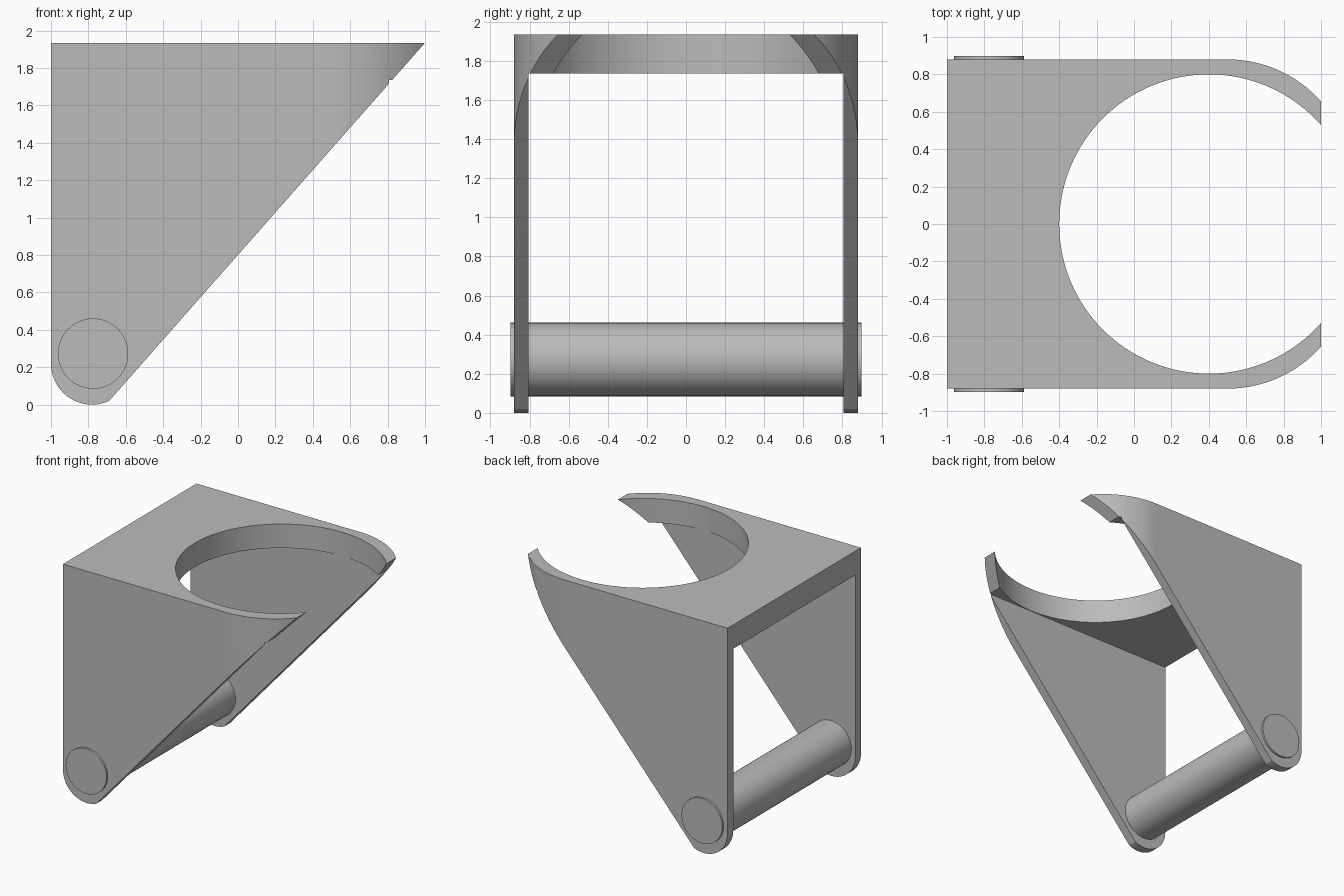
import bpy, bmesh, math

if "Cube" in bpy.data.objects:
    bpy.data.objects.remove(bpy.data.objects["Cube"])

TOP = 1.935      # overall height
HALF = 0.88      # half width of the bracket

grey = bpy.data.materials.new("mid grey")
grey.diffuse_color = (0.5, 0.5, 0.5, 1)
grey.use_nodes = True
grey.node_tree.nodes["Principled BSDF"].inputs["Base Color"].default_value = grey.diffuse_color


def prism(name, points, offset):
    """Extrude a closed outline of 3D points by an offset vector."""
    bm = bmesh.new()
    face = bm.faces.new([bm.verts.new(p) for p in points])
    new = bmesh.ops.extrude_face_region(bm, geom=[face])["geom"]
    bmesh.ops.translate(bm, vec=offset,
                        verts=[v for v in new if isinstance(v, bmesh.types.BMVert)])
    bmesh.ops.recalc_face_normals(bm, faces=bm.faces)
    mesh = bpy.data.meshes.new(name)
    bm.to_mesh(mesh)
    bm.free()
    mesh.materials.append(grey)
    obj = bpy.data.objects.new(name, mesh)
    bpy.context.collection.objects.link(obj)
    return obj


def arc(cx, cy, r, a0, a1, n):
    steps = [math.radians(a0 + (a1 - a0) * i / n) for i in range(n + 1)]
    return [(cx + r * math.cos(a), cy + r * math.sin(a)) for a in steps]


def boolean(obj, cutter, operation):
    mod = obj.modifiers.new(cutter.name, 'BOOLEAN')
    mod.operation, mod.object, mod.solver = operation, cutter, 'EXACT'
    bpy.context.view_layer.objects.active = obj
    bpy.ops.object.modifier_apply(modifier=mod.name)
    bpy.data.objects.remove(cutter, do_unlink=True)


def smooth(obj):
    bpy.ops.object.select_all(action='DESELECT')
    obj.select_set(True)
    bpy.context.view_layer.objects.active = obj
    bpy.ops.object.shade_smooth_by_angle(angle=math.radians(25))


# Bracket: side profile with rounded foot and sloping edge
side = [(-1, TOP)] + arc(-0.78, 0.22, 0.22, 180, 294, 20) + [(-0.66, 0.053), (1, TOP)]
bracket = prism("bracket", [(x, -1.2, z) for x, z in side], (0, 2.4, 0))

# Plan outline with rounded front corners
corner = arc(0.5, HALF - 0.668, 0.668, 90, 30, 32)
plan = [(-1.5, HALF)] + corner
plan += [(x, -y) for x, y in reversed(plan)]
boolean(bracket, prism("plan_outline", [(x, y, -0.5) for x, y in plan], (0, 0, 3)), 'INTERSECT')

# Open space between the two side plates, below the top plate
gap = [(-0.805, -1), (0.805, -1), (0.805, 1.735), (-0.805, 1.735)]
boolean(bracket, prism("gap", [(-2, y, z) for y, z in gap], (4, 0, 0)), 'DIFFERENCE')

# Round opening in the top plate
hole = arc(0.4, 0, 0.8, 0, 360, 128)[:-1]
boolean(bracket, prism("hole", [(x, y, 1.5) for x, y in hole], (0, 0, 1)), 'DIFFERENCE')
smooth(bracket)

# Cross pin through the feet
ring = arc(-0.775, 0.273, 0.188, 0, 360, 64)[:-1]
pin = prism("cross_pin", [(x, -0.897, z) for x, z in ring], (0, 1.794, 0))
smooth(pin)
